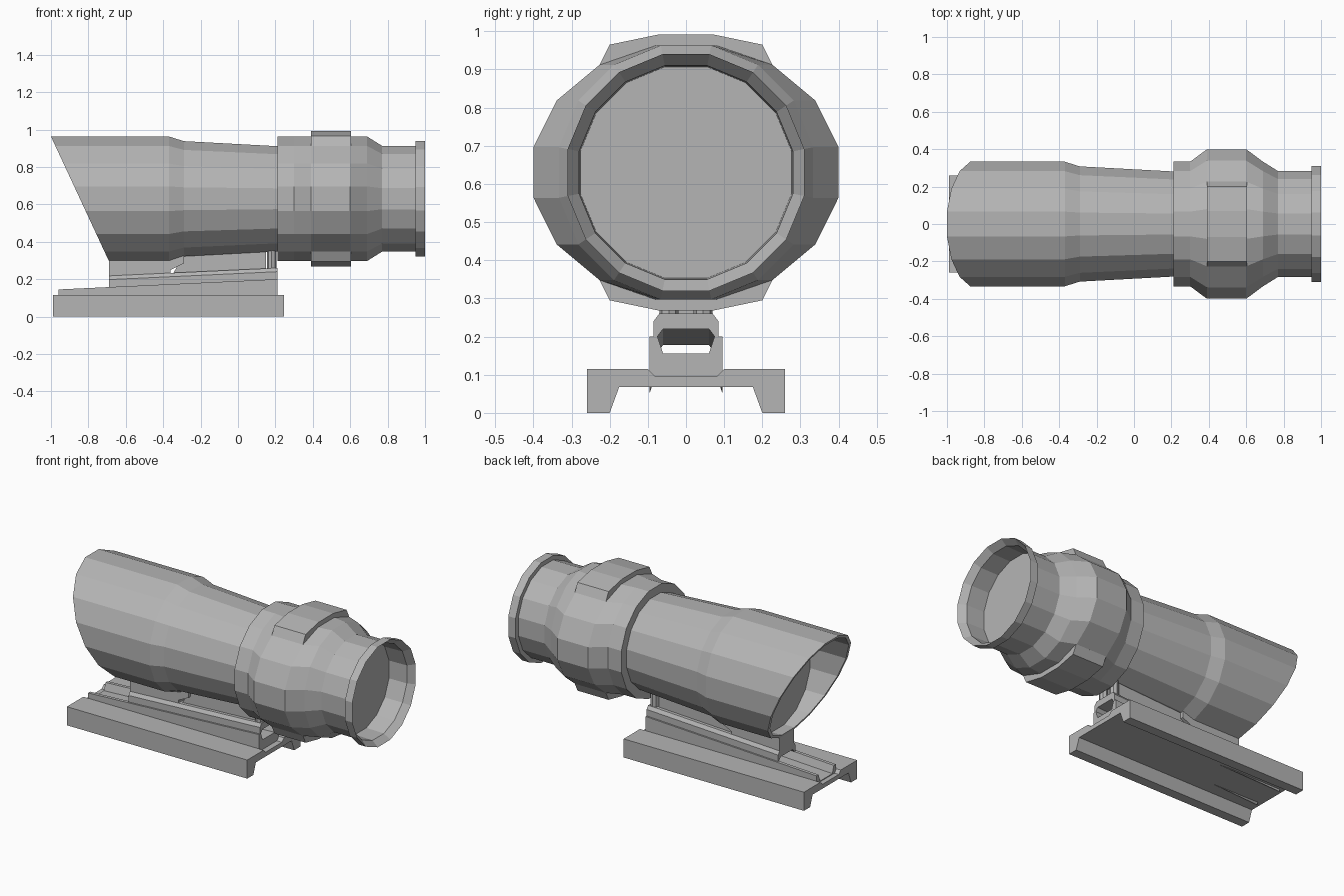
import bpy, bmesh, math

cube = bpy.data.objects.get("Cube")
if cube:
    bpy.data.objects.remove(cube, do_unlink=True)

GREY = (0.46, 0.46, 0.46, 1.0)
mat = bpy.data.materials.new("matte grey")
mat.use_nodes = True
mat.diffuse_color = GREY
mat.node_tree.nodes["Principled BSDF"].inputs["Base Color"].default_value = GREY

AXIS_Z = 0.63
SIDES = 16
TILT = 0.047      # slope of the rail along x
RAIL_END = 0.21


def finish(name, bm):
    bmesh.ops.recalc_face_normals(bm, faces=bm.faces)
    mesh = bpy.data.meshes.new(name)
    bm.to_mesh(mesh)
    bm.free()
    mesh.materials.append(mat)
    obj = bpy.data.objects.new(name, mesh)
    bpy.context.collection.objects.link(obj)
    return obj


def loft(name, rings):
    """Skin a list of equal-length point rings and cap both ends."""
    bm = bmesh.new()
    loops = [[bm.verts.new(p) for p in ring] for ring in rings]
    n = len(loops[0])
    for a, b in zip(loops, loops[1:]):
        for i in range(n):
            j = (i + 1) % n
            bm.faces.new((a[i], a[j], b[j], b[i]))
    bm.faces.new(loops[0])
    bm.faces.new(loops[-1])
    return finish(name, bm)


def extrude_x(name, half, x0, x1, tilt=0.0):
    """Extrude a mirrored (y, z) half profile along x, sinking with the tilt."""
    outline = half + [(-y, z) for y, z in reversed(half)]
    return loft(name, [[(x, y, z + tilt * (x - RAIL_END)) for y, z in outline]
                       for x in (x0, x1)])


def tube_ring(x, apothem, widen=1.0):
    """Sixteen-sided ring; x=None lies on the slanted hood plane."""
    r = apothem / math.cos(math.pi / SIDES)
    pts = []
    for i in range(SIDES):
        a = (i + 0.5) * math.tau / SIDES
        z = AXIS_Z + r * math.sin(a)
        px = -1 + (0.963 - z) * 0.465 if x is None else x
        pts.append((px, widen * r * math.cos(a), z))
    return pts


# Tube: front lens, slanted hood, taper, widened turret section, eyepiece
profile = [
    (-0.63, 0.315), (None, 0.315), (None, 0.333), (-0.37, 0.333),
    (-0.29, 0.308), (0.21, 0.281), (0.21, 0.333), (0.30, 0.333),
    (0.39, 0.333, 1.2), (0.60, 0.333, 1.2), (0.69, 0.333), (0.77, 0.283),
    (0.95, 0.283), (0.95, 0.31), (1.0, 0.31), (0.96, 0.28), (0.84, 0.277),
]
loft("scope_tube", [tube_ring(*p) for p in profile])

# Raised pads above and below the turret section
for name, s in (("top_pad", 1), ("bottom_pad", -1)):
    half = [(0.227, 0.281), (0.2, 0.335), (0.07, 0.362)]
    extrude_x(name, [(y, AXIS_Z + s * z) for y, z in half], 0.39, 0.603)

# Channelled base plate
extrude_x("base_plate", [(0.175, 0.068), (0.2, 0), (0.26, 0), (0.26, 0.115),
                         (0.1, 0.115), (0.08, 0.095)], -0.99, 0.245)

# Tilted U-shaped rail; its underside is kept level on the base
rail = extrude_x("mount_rail", [(0.08, 0.094), (0.095, 0.108), (0.095, 0.2),
                                (0.075, 0.2), (0.06, 0.155)],
                 -0.96, RAIL_END, TILT)
for v in rail.data.vertices:
    if v.co.z < 0.11 and abs(v.co.y) > 0.07 and v.co.x < 0:
        v.co.z = max(v.co.z, 0.094 if abs(v.co.y) < 0.09 else v.co.z)

# Slider closing the top of the rail
extrude_x("rail_slider", [(0.06, 0.22), (0.075, 0.2), (0.085, 0.2),
                          (0.085, 0.24), (0.07, 0.26)],
          -0.69, RAIL_END, TILT)


def side_profile(name, pts, width):
    """Extrude an (x, z) outline across y."""
    return loft(name, [[(x, y, z) for x, z in pts] for y in (-width, width)])


# Pedestals joining the slider to the tube
side_profile("front_pedestal", [(-0.69, 0.2), (-0.36, 0.22), (-0.36, 0.25),
                                (-0.29, 0.285), (-0.29, 0.325),
                                (-0.37, 0.31), (-0.69, 0.31)], 0.07)
side_profile("rear_pedestal", [(-0.35, 0.225), (0.15, 0.25), (0.15, 0.355),
                               (-0.29, 0.33)], 0.05)

# Locking posts at the back of the slider
for name, y in (("left_post", 0.045), ("right_post", -0.045)):
    ring = [(0.18 + 0.025 * math.cos(k * math.tau / 8),
             y + 0.025 * math.sin(k * math.tau / 8)) for k in range(8)]
    loft(name, [[(px, py, z) for px, py in ring] for z in (0.25, 0.36)])
